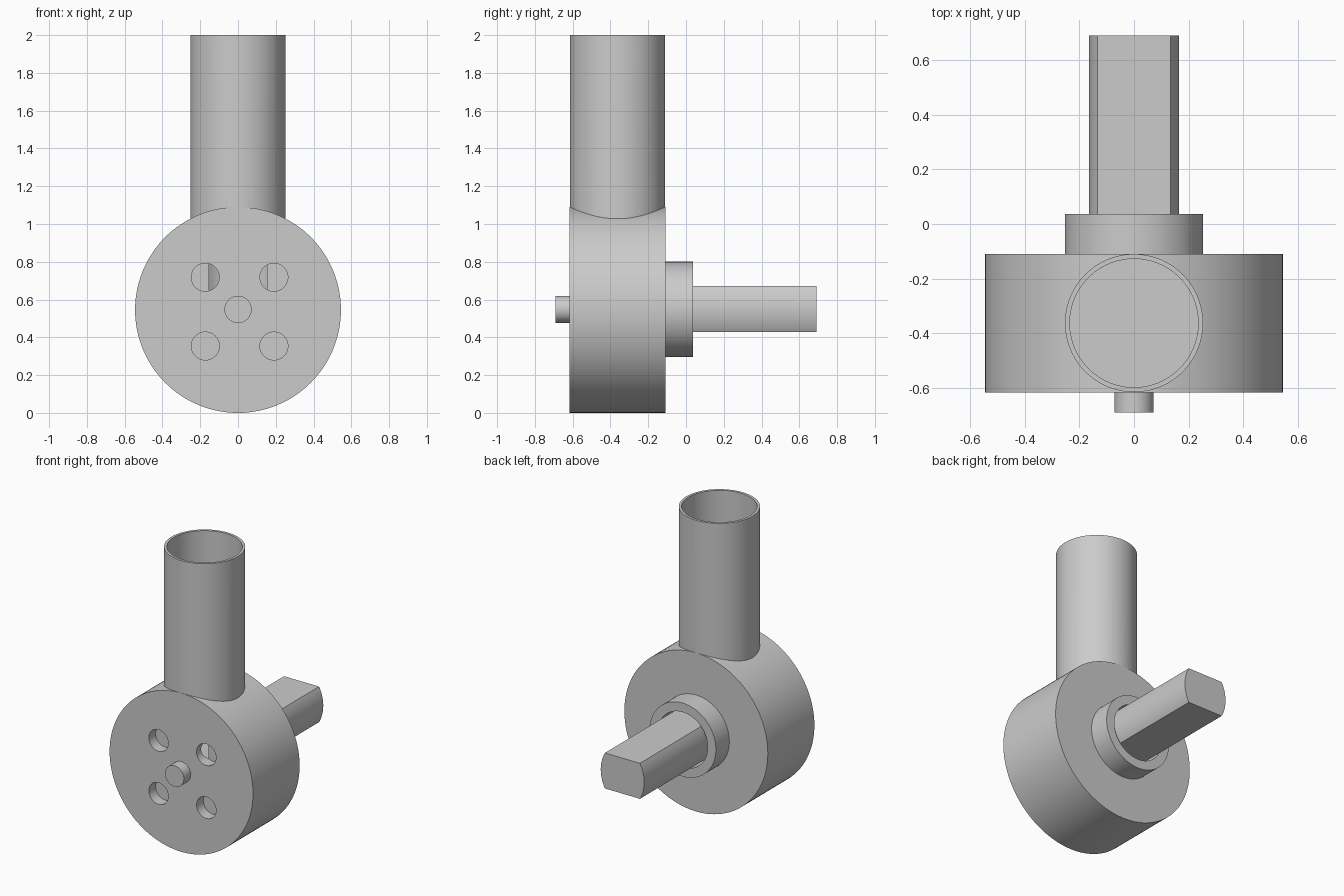
import bpy, bmesh, math

if "Cube" in bpy.data.objects:
    bpy.data.objects.remove(bpy.data.objects["Cube"])

CZ = 0.545                     # height of the drum axis
PIPE_Y = -0.3625               # pipe axis


def prism(name, pts, a, b, axis='Y'):
    """Extrude a closed 2D profile from a to b along Y (x, z) or Z (x, y)."""
    def place(u, v, t):
        return (u, t, v) if axis == 'Y' else (u, v, t)
    bm = bmesh.new()
    lo = [bm.verts.new(place(u, v, a)) for u, v in pts]
    hi = [bm.verts.new(place(u, v, b)) for u, v in pts]
    bm.faces.new(lo)
    bm.faces.new(hi)
    n = len(pts)
    for i in range(n):
        j = (i + 1) % n
        bm.faces.new((lo[i], lo[j], hi[j], hi[i]))
    bmesh.ops.recalc_face_normals(bm, faces=bm.faces)
    me = bpy.data.meshes.new(name)
    bm.to_mesh(me)
    bm.free()
    ob = bpy.data.objects.new(name, me)
    bpy.context.collection.objects.link(ob)
    return ob


def cylinder(name, cu, cv, r, a, b, axis='Y', n=96):
    pts = [(cu + r * math.cos(2 * math.pi * i / n),
            cv + r * math.sin(2 * math.pi * i / n)) for i in range(n)]
    return prism(name, pts, a, b, axis)


def activate(ob):
    bpy.ops.object.select_all(action='DESELECT')
    ob.select_set(True)
    bpy.context.view_layer.objects.active = ob


def combine(ob, other, op):
    mod = ob.modifiers.new(op, 'BOOLEAN')
    mod.operation = op
    mod.solver = 'EXACT'
    mod.object = other
    activate(ob)
    bpy.ops.object.modifier_apply(modifier=mod.name)
    bpy.data.objects.remove(other)


def smooth(ob):
    activate(ob)
    bpy.ops.object.shade_smooth_by_angle(angle=math.radians(25))


# Housing: drum, upright pipe and rear collar
housing = cylinder("housing", 0, CZ, 0.545, -0.6155, -0.1095, n=128)
combine(housing, cylinder("pipe", 0, PIPE_Y, 0.2525, 0.8, 2.0, 'Z'), 'UNION')
combine(housing, cylinder("collar", 0, CZ + 0.003, 0.2525, -0.2, 0.036), 'UNION')

# Pipe bore, collar recess and four shallow front holes
combine(housing, cylinder("bore", 0, PIPE_Y, 0.235, CZ, 2.1, 'Z'), 'DIFFERENCE')
combine(housing, cylinder("recess", 0, CZ + 0.003, 0.19, -0.109, 0.1), 'DIFFERENCE')
for x in (-0.173, 0.19):
    for z in (0.354, 0.718):
        combine(housing, cylinder("hole", x, z, 0.074, -0.7, -0.541, n=48), 'DIFFERENCE')
smooth(housing)

# Front pin
smooth(cylinder("front_pin", 0, CZ + 0.003, 0.072, -0.69, -0.6, n=48))

# Rear shaft: flat top and bottom, gently bowed sides
R, half = 0.249, 0.122
ang = math.asin(half / R)
side = [(0.165 - R + R * math.cos(t), R * math.sin(t))
        for t in (ang * (i / 8 - 1) for i in range(17))]
profile = [(s * x, CZ + 0.005 + s * z) for s in (1, -1) for x, z in side]
smooth(prism("rear_shaft", profile, -0.12, 0.69))
